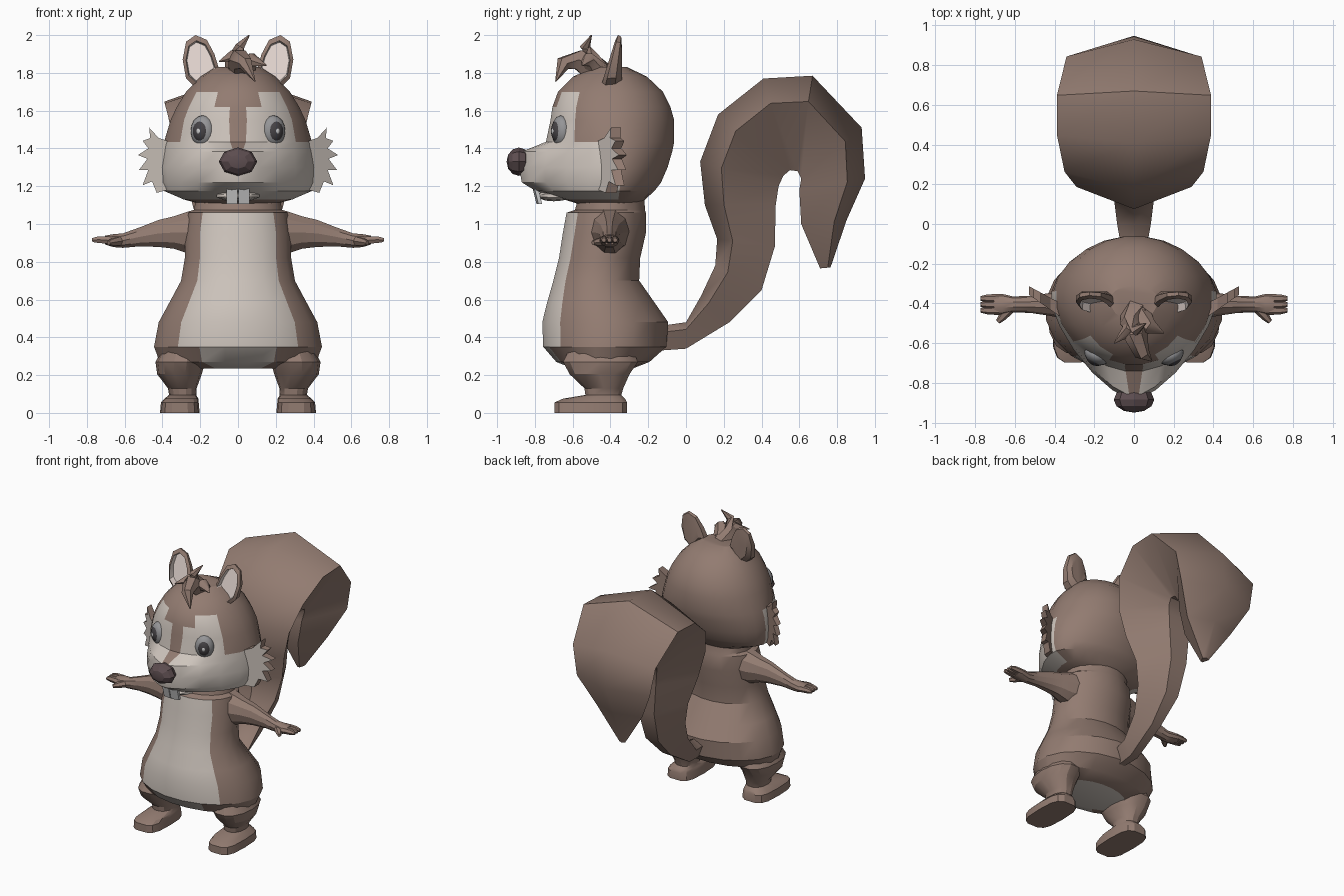
import bpy, bmesh, math
from mathutils import Vector, Matrix

if "Cube" in bpy.data.objects:
    bpy.data.objects.remove(bpy.data.objects["Cube"])


def material(name, r, g, b):
    m = bpy.data.materials.new(name)
    m.diffuse_color = (r, g, b, 1)
    m.use_nodes = True
    m.node_tree.nodes["Principled BSDF"].inputs["Base Color"].default_value = m.diffuse_color
    return m


BROWN = material("brown_fur", .29, .20, .165)
CREAM = material("cream_fur", .62, .56, .51)
PINK = material("inner_ear", .76, .66, .62)
DARK = material("dark", .06, .055, .06)
NOSE = material("nose_skin", .11, .075, .08)
WHITE = material("white", .70, .70, .70)
GREY = material("eye_rim", .30, .30, .31)


def finish(name, bm, mats, mirror=False, angle=28):
    bmesh.ops.recalc_face_normals(bm, faces=bm.faces)
    me = bpy.data.meshes.new(name)
    bm.to_mesh(me)
    bm.free()
    for m in mats:
        me.materials.append(m)
    ob = bpy.data.objects.new(name, me)
    bpy.context.collection.objects.link(ob)
    if angle:
        bpy.ops.object.select_all(action='DESELECT')
        ob.select_set(True)
        bpy.context.view_layer.objects.active = ob
        bpy.ops.object.shade_smooth_by_angle(angle=math.radians(angle))
    if mirror:
        ob.modifiers.new("mirror", 'MIRROR')
    return ob


def loft(name, rings, mats, pick=None, mirror=False, angle=28):
    """Skin closed rings; pick(centre, row, column) gives the material slot."""
    bm = bmesh.new()
    vs = [[bm.verts.new(p) for p in r] for r in rings]
    n = len(rings[0])
    faces = [(bm.faces.new(vs[0]), -1, 0), (bm.faces.new(vs[-1]), len(rings), 0)]
    for i in range(len(rings) - 1):
        for j in range(n):
            k = (j + 1) % n
            faces.append((bm.faces.new((vs[i][j], vs[i][k], vs[i + 1][k], vs[i + 1][j])), i, j))
    if pick:
        for f, i, j in faces:
            f.material_index = int(pick(f.calc_center_median(), i, j))
    return finish(name, bm, mats, mirror, angle)


def ring(z, hw, front, back, p=1.0, n=20, cx=0, cy=None):
    """Horizontal rounded ring; p shapes the front half (below 1 boxy, above 1 pointed)."""
    cy = (front + back) / 2 if cy is None else cy
    out = []
    for j in range(n):
        a = (j + .5) * 2 * math.pi / n
        s, c = math.sin(a), math.cos(a)
        e = p if c > 0 or p < 1 else 1
        d = cy - front if c > 0 else back - cy
        out.append((cx + hw * math.copysign(abs(s) ** e, s), cy - d * math.copysign(abs(c) ** e, c), z))
    return out


def tube(name, pts, mat, n=6, mirror=False):
    """Tapered tube through (x, y, z, radius) points."""
    ps = [Vector(p[:3]) for p in pts]
    rings = []
    for i, p in enumerate(ps):
        q = (ps[min(i + 1, len(ps) - 1)] - ps[max(i - 1, 0)]).to_track_quat('Z', 'Y')
        rings.append([p + q @ Vector((math.cos(t) * pts[i][3], math.sin(t) * pts[i][3], 0))
                      for t in (k * 2 * math.pi / n for k in range(n))])
    return loft(name, rings, [mat], mirror=mirror, angle=50)


def ball(name, centre, size, mat, turn=0, seg=16, rows=10, mirror=False, angle=40):
    bm = bmesh.new()
    m = (Matrix.Translation(centre) @ Matrix.Rotation(turn, 4, 'Z') @ Matrix.Diagonal((*size, 1))
         @ Matrix.Rotation(math.pi / 2, 4, 'X'))
    bmesh.ops.create_uvsphere(bm, u_segments=seg, v_segments=rows, radius=1, matrix=m)
    return finish(name, bm, [mat], mirror, angle)


# Body with cream belly
body = [(.235, .26, -.60, -.28), (.27, .42, -.69, -.19), (.35, .45, -.76, -.10), (.48, .425, -.765, -.09),
        (.58, .37, -.74, -.16), (.70, .305, -.705, -.245), (.82, .285, -.675, -.24), (.95, .285, -.655, -.21),
        (1.06, .265, -.635, -.21), (1.075, .235, -.59, -.215), (1.18, .22, -.56, -.22)]
loft("body", [ring(*b) for b in body], [BROWN, CREAM],
     lambda c, i, j: i <= 7 and min(j + 1, 19 - j) <= (2 if i > 1 else 1))

# Legs with flat feet
legs = [(0, .105, -.70, -.31, .6, .308), (.055, .10, -.70, -.31, .6, .308), (.075, .09, -.655, -.32, .7, .30),
        (.095, .072, -.535, -.34, .9, .293), (.13, .076, -.54, -.33, .9, .295), (.205, .118, -.62, -.295, .9, .31),
        (.27, .132, -.655, -.25, .9, .305), (.34, .11, -.62, -.28, .9, .29)]
loft("leg", [ring(*l[:5], n=14, cx=l[5]) for l in legs], [BROWN], mirror=True)

# Arms, fingers and thumbs
arm = [(.15, .97, .135, .12), (.27, .955, .115, .095), (.34, .955, .09, .075), (.42, .95, .075, .058),
       (.52, .932, .053, .043), (.61, .912, .04, .04), (.66, .912, .036, .052), (.705, .915, .024, .053)]
loft("arm", [[(x, -.405 + ry * math.cos(t), z + rz * math.sin(t)) for t in
              (k * math.pi / 5 for k in range(10))] for x, z, rz, ry in arm], [BROWN], mirror=True)
for i, dy in enumerate((-.03, 0, .03)):
    tube(f"finger_{i}", [(.68, -.405 + dy, .915, .023), (.74, -.405 + dy, .917, .02),
                         (.772, -.405 + dy, .915, .012)], BROWN, mirror=True)
tube("thumb", [(.63, -.43, .91, .026), (.66, -.465, .905, .022), (.685, -.492, .90, .013)], BROWN, mirror=True)

# Head with muzzle and eye patches
head = [(1.10, .18, -.55, -.25, 1), (1.13, .29, -.65, -.215, 1), (1.175, .395, -.80, -.165, 1.2),
        (1.22, .415, -.875, -.13, 1.35), (1.30, .42, -.89, -.095, 1.4), (1.385, .41, -.87, -.07, 1.4),
        (1.435, .395, -.745, -.06, 1.1), (1.55, .36, -.72, -.06, 1), (1.62, .327, -.71, -.08, 1),
        (1.70, .277, -.68, -.12, 1), (1.78, .20, -.60, -.205, 1), (1.83, .12, -.49, -.31, 1)]


def face_colour(c, i, j):
    stripe = abs(c.x) < (.04 if c.z < 1.62 else .10) and c.z > 1.39
    muzzle = 1.12 < c.z < 1.42 and c.y < -.37
    patch = 1.40 < c.z < 1.67 and c.y < -.55
    return (muzzle or patch) and not stripe


loft("head", [ring(*h, n=24, cy=-.38) for h in head], [BROWN, CREAM], face_colour)

# Nose, lower lip and front teeth
ball("nose", (0, -.885, 1.33), (.102, .065, .075), NOSE, seg=8, rows=6, angle=15)
ball("lower_lip", (0, -.70, 1.15), (.12, .09, .03), CREAM, seg=10, rows=6)
loft("tooth", [[(x, -.79 + dy + (z - 1.10) * -.25, z) for x, dy in ((.003, 0), (.062, .01), (.062, .03), (.003, .03))]
               for z in (1.105, 1.20)], [WHITE], mirror=True)

# Eyes
turn = math.radians(27)
out = Vector((math.sin(turn), -math.cos(turn), 0))
eye = Vector((.188, -.662, 1.492))
ball("eye", eye, (.066, .045, .083), GREY, turn, mirror=True)
ball("iris", eye + out * .018, (.047, .034, .060), DARK, turn, mirror=True)
ball("pupil_glint", eye + out * .043, (.016, .011, .021), WHITE, turn, seg=10, rows=6, mirror=True)

# Ears: recessed front, rim, rounded back
outline = [(.10, 1.82), (.125, 1.90), (.165, 1.975), (.225, 2.0), (.275, 1.965), (.293, 1.87), (.275, 1.77), (.20, 1.70)]


def ear_ring(s, y, tilt):
    return [(.205 + (x - .205) * s, y + (z - 1.86) * tilt, 1.855 + (z - 1.855) * s) for x, z in outline]


loft("ear", [ear_ring(.74, -.375, .2), ear_ring(.80, -.41, .25), ear_ring(1, -.395, .25),
             ear_ring(.95, -.36, .12), ear_ring(.65, -.34, 0)], [BROWN, PINK], lambda c, i, j: i < 1, True)

# Cheek fur fans
zig = [(.34, 1.43), (.42, 1.455), (.47, 1.51), (.465, 1.455), (.505, 1.44), (.475, 1.40), (.53, 1.365), (.48, 1.345),
       (.525, 1.285), (.475, 1.285), (.505, 1.205), (.455, 1.225), (.43, 1.165), (.34, 1.19)]
loft("cheek_fur", [[(x, -.475 + dy * (1.6 - 2 * x) + (x - .36) * .7, z) for x, z in zig] for dy in (0, .08)],
     [BROWN, CREAM], lambda c, i, j: i < 0, True, 0)

# Hair tuft
locks = [[(.0, -.44, 1.79, .07), (-.02, -.50, 1.87, .05), (.01, -.535, 1.94, .028), (.06, -.50, 2.0, .003)],
         [(.02, -.46, 1.79, .07), (.01, -.57, 1.87, .06), (.04, -.65, 1.85, .04), (.09, -.69, 1.755, .003)],
         [(.0, -.46, 1.80, .06), (-.03, -.54, 1.89, .035), (-.10, -.60, 1.86, .003)],
         [(.03, -.46, 1.80, .06), (.08, -.52, 1.87, .04), (.15, -.55, 1.84, .003)]]
for i, l in enumerate(locks):
    tube(f"hair_lock_{i}", l, BROWN)

# Bushy tail: outer (y, z), inner (y, z), half width
tail = [(-.14, .46, -.14, .33, .06), (0, .48, 0, .34, .085), (.08, .62, .23, .48, .10), (.155, .78, .40, .65, .15),
        (.165, .92, .47, .88, .19), (.10, 1.10, .475, 1.10, .24), (.075, 1.33, .49, 1.20, .29),
        (.17, 1.58, .515, 1.255, .35), (.41, 1.77, .55, 1.285, .388), (.67, 1.785, .59, 1.28, .388),
        (.93, 1.51, .61, 1.24, .34), (.948, 1.24, .60, 1.18, .30), (.85, 1.02, .61, 1.0, .19),
        (.765, .77, .71, .765, .025)]
section = [(0, 0), (1, .27), (.35, 1), (-.35, 1), (-1, .27)]
loft("tail", [[(w * u, oy + (iy - oy) * t, oz + (iz - oz) * t) for u, t in section]
              for oy, oz, iy, iz, w in tail], [BROWN], angle=46)
